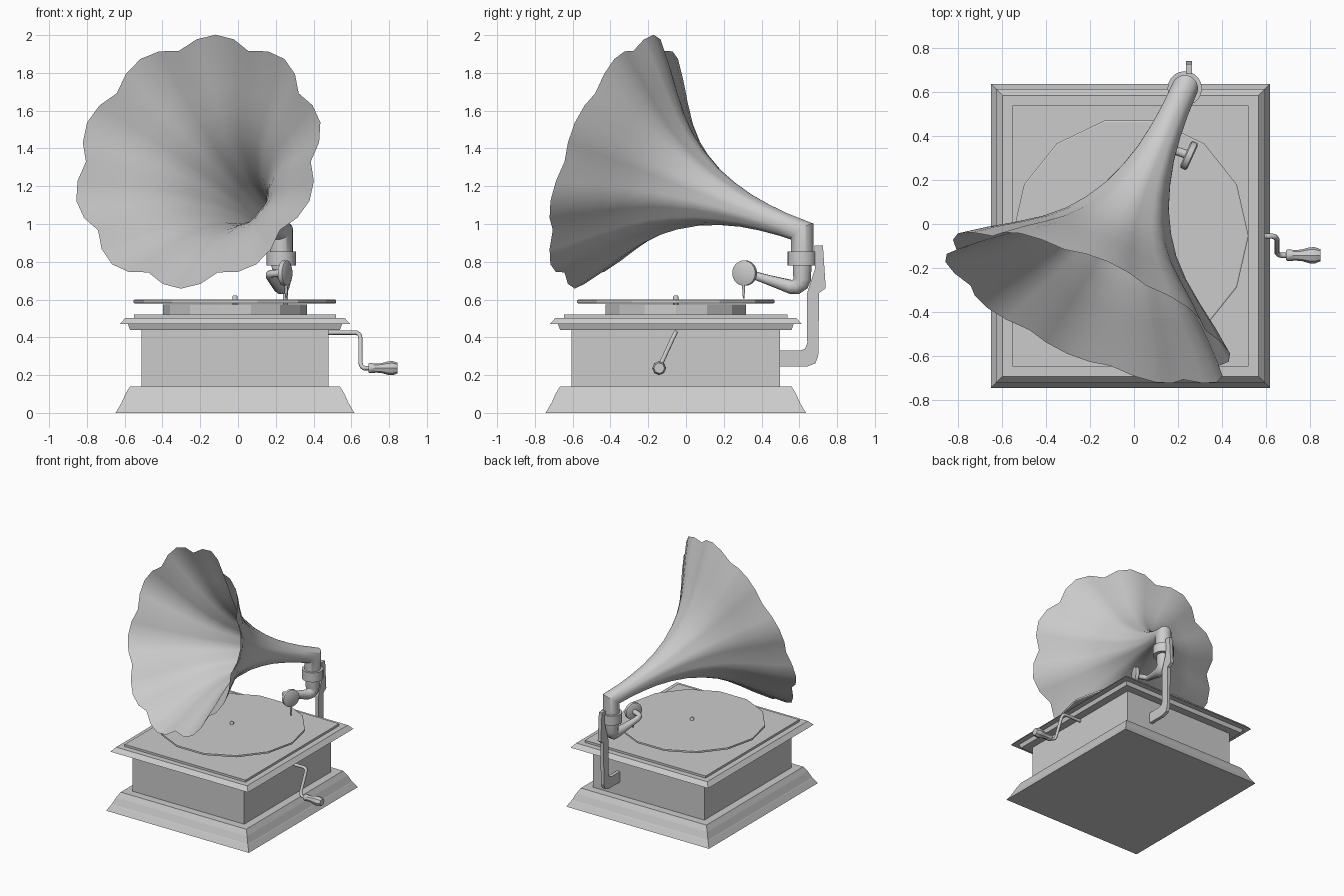
import bpy, math
from mathutils import Vector

if "Cube" in bpy.data.objects:
    bpy.data.objects.remove(bpy.data.objects["Cube"])

CX, CY = -0.016, -0.054          # centre of the case


def make(name, verts, faces, smooth=False):
    me = bpy.data.meshes.new(name)
    me.from_pydata([tuple(v) for v in verts], [], faces)
    me.update()
    ob = bpy.data.objects.new(name, me)
    bpy.context.collection.objects.link(ob)
    if smooth:
        bpy.ops.object.select_all(action='DESELECT')
        ob.select_set(True)
        bpy.context.view_layer.objects.active = ob
        bpy.ops.object.shade_smooth_by_angle(angle=math.radians(40))
    return ob


def skin(name, rings, caps=True, smooth=False):
    """Join equal-length vertex rings into one surface."""
    n = len(rings[0])
    faces = [(i * n + j, i * n + (j + 1) % n, (i + 1) * n + (j + 1) % n, (i + 1) * n + j)
             for i in range(len(rings) - 1) for j in range(n)]
    if caps:
        faces.append(tuple(reversed(range(n))))
        faces.append(tuple(range((len(rings) - 1) * n, len(rings) * n)))
    return make(name, [v for r in rings for v in r], faces, smooth)


def frame(d):
    """Sideways and upward unit vectors perpendicular to d."""
    ref = Vector((0, 0, 1)) if abs(d.z) < 0.99 else Vector((0, -1, 0))
    a = d.cross(ref).normalized()
    return a, a.cross(d).normalized()


def lathe(name, origin, axis, profile, n=16, smooth=True):
    """Spin (distance, radius) pairs about an axis."""
    o, d = Vector(origin), Vector(axis).normalized()
    a, b = frame(d)
    rings = [[o + d * t + (a * math.cos(k * math.tau / n) + b * math.sin(k * math.tau / n)) * r
              for k in range(n)] for t, r in profile]
    return skin(name, rings, True, smooth)


def tube(name, pts, sides_res=3):
    """Swept tube through (x, y, z, radius) points."""
    cu = bpy.data.curves.new(name, 'CURVE')
    cu.dimensions = '3D'
    cu.bevel_depth = 1.0
    cu.bevel_resolution = sides_res
    cu.use_fill_caps = True
    sp = cu.splines.new('POLY')
    sp.points.add(len(pts) - 1)
    for p, (x, y, z, r) in zip(sp.points, pts):
        p.co = (x, y, z, 1)
        p.radius = r
    sp.use_smooth = True
    ob = bpy.data.objects.new(name, cu)
    bpy.context.collection.objects.link(ob)
    return ob


# Case with stepped plinth and lid mouldings
profile = [(.632, 0), (.607, .043), (.602, .05), (.58, .10), (.556, .14), (.494, .14),
           (.494, .44), (.556, .44), (.567, .47), (.61, .47), (.58, .503),
           (.535, .503), (.535, .52)]
skin("case", [[Vector((CX + sx * h, CY + sy * (h + .057), z))
               for sx, sy in ((-1, -1), (1, -1), (1, 1), (-1, 1))] for h, z in profile])

# Platter, record and spindle
up = (0, 0, 1)
lathe("platter", (CX, CY, .52), up, [(0, .382), (.055, .382)], 14, False)
lathe("record", (CX, CY, .58), up, [(0, .53), (.003, .536), (.017, .536), (.02, .53)], 14, False)
lathe("spindle", (CX, CY, .56), up, [(0, .014), (.055, .014), (.062, .009)], 8)

# Winding crank and its handle
r = .012
tube("crank", [(.46, -.055, .425, r), (.628, -.055, .425, r), (.643, -.06, .415, r),
               (.648, -.07, .395, r), (.648, -.13, .265, r), (.655, -.138, .245, r),
               (.668, -.142, .237, r), (.70, -.142, .237, r)], 2)
lathe("crank_handle", (.69, -.142, .237), (1, 0, 0),
      [(0, .022), (.008, .027), (.04, .024), (.07, .026), (.105, .036), (.13, .037), (.155, .028)], 8)

# Rear bracket: flat plate from a side outline
outline = [(.49, .245), (.64, .245), (.685, .262), (.70, .30), (.705, .635), (.74, .66), (.725, .885),
           (.68, .885), (.682, .76), (.64, .63), (.642, .37), (.63, .34), (.605, .33), (.49, .33)]
skin("bracket", [[Vector((x, y, z)) for y, z in outline] for x in (.237, .264)])

# Collar, tone arm, sound box and needle
AX, AY = .23, .615
lathe("collar", (AX, AY, .78), up, [(0, .078), (.075, .078)], 20)
tube("tone_arm", [(AX, AY, .80, .052), (AX, AY, .71, .05), (AX, AY - .008, .685, .047),
                  (AX, AY - .03, .668, .043), (AX - .005, AY - .06, .667, .038),
                  (.185, .43, .706, .026), (.17, .38, .722, .023), (.167, .35, .733, .021),
                  (.185, .335, .738, .02), (.24, .315, .74, .02)])
lathe("sound_box", (.233, .318, .74), (.91, -.41, 0),
      [(0, .055), (.006, .067), (.03, .067), (.036, .055)], 18)
tube("needle", [(.255, .305, .68, .009), (.255, .305, .64, .008), (.255, .305, .605, .004)], 1)

# Horn: upright neck, mitred elbow, then a ten-lobed flare along a straight axis
S = Vector((AX, AY, .96))
E = Vector((-.21, -.38, 1.33))
L = (E - S).length
d = (E - S).normalized()
e1, e2 = frame(d)
n = 40
angs = [k * math.tau / n + math.pi / 2 for k in range(n)]
lobes = [abs(math.cos(5 * (a - math.pi / 2))) for a in angs]
dirs = [e1 * math.cos(a) + e2 * math.sin(a) for a in angs]
nrm = d + Vector((0, 0, 1))
mitre = [S + p * .06 - d * ((p * .06).dot(nrm) / d.dot(nrm)) for p in dirs]
rings = [[Vector((v.x, v.y, .80)) for v in mitre], mitre]
flare = [(.10, .063), (.2, .073), (.3, .09), (.4, .119), (.5, .16), (.6, .22),
         (.68, .283), (.76, .368), (.84, .475), (.92, .59), (1.0, .695)]
for s, rad in flare:
    amp = .085 * s
    rings.append([S + d * (s * L) + p * rad * (1 + amp * (w - .75)) for p, w in zip(dirs, lobes)])
skin("horn", rings, False, True)
